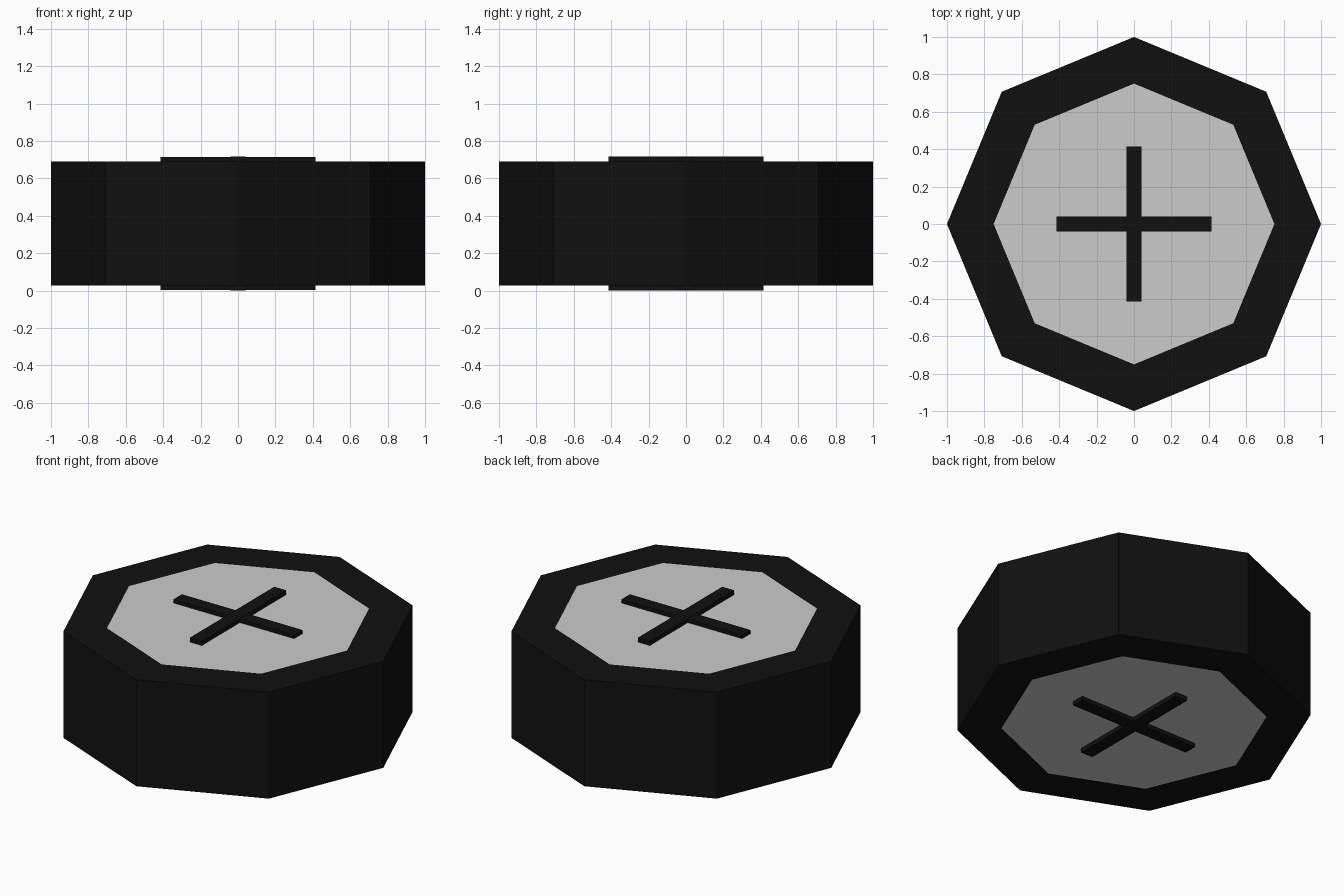
import bpy, bmesh
from mathutils import Matrix

if "Cube" in bpy.data.objects:
    bpy.data.objects.remove(bpy.data.objects["Cube"])

Z_LOW, Z_HIGH = 0.027, 0.69      # tyre side walls
RADIUS, HUB_RADIUS = 1.0, 0.73

black = bpy.data.materials.new("black_rubber")
black.diffuse_color = (0.005, 0.005, 0.005, 1)
black.use_nodes = True
black.node_tree.nodes["Principled BSDF"].inputs["Base Color"].default_value = black.diffuse_color


def add_object(name, bm, materials):
    mesh = bpy.data.meshes.new(name)
    bm.to_mesh(mesh)
    bm.free()
    for m in materials:
        mesh.materials.append(m)
    obj = bpy.data.objects.new(name, mesh)
    bpy.context.collection.objects.link(obj)
    return obj


def add_bar(name, size_x, size_y, z0, z1):
    bm = bmesh.new()
    bmesh.ops.create_cube(bm, size=1)
    bmesh.ops.scale(bm, vec=(size_x, size_y, z1 - z0), verts=bm.verts)
    bmesh.ops.translate(bm, vec=(0, 0, (z0 + z1) / 2), verts=bm.verts)
    return add_object(name, bm, [black])


# Octagonal wheel: black tyre with flush grey hub faces on both sides
bm = bmesh.new()
bmesh.ops.create_cone(bm, cap_ends=True, segments=8, radius1=RADIUS, radius2=RADIUS,
                      depth=Z_HIGH - Z_LOW,
                      matrix=Matrix.Translation((0, 0, (Z_LOW + Z_HIGH) / 2)))
bm.normal_update()
caps = [f for f in bm.faces if abs(f.normal.z) > 0.9]
for cap in caps:
    apothem = min(((e.verts[0].co + e.verts[1].co) / 2).xy.length for e in cap.edges)
    bmesh.ops.inset_individual(bm, faces=[cap],
                               thickness=apothem * (1 - HUB_RADIUS / RADIUS))
for cap in caps:
    cap.material_index = 1
add_object("wheel", bm, [black, None])

# Crossed spokes passing through the hub, slightly proud of both faces
add_bar("spoke_across", 0.83, 0.082, 0.003, 0.713)
add_bar("spoke_along", 0.082, 0.83, 0.0, 0.717)
